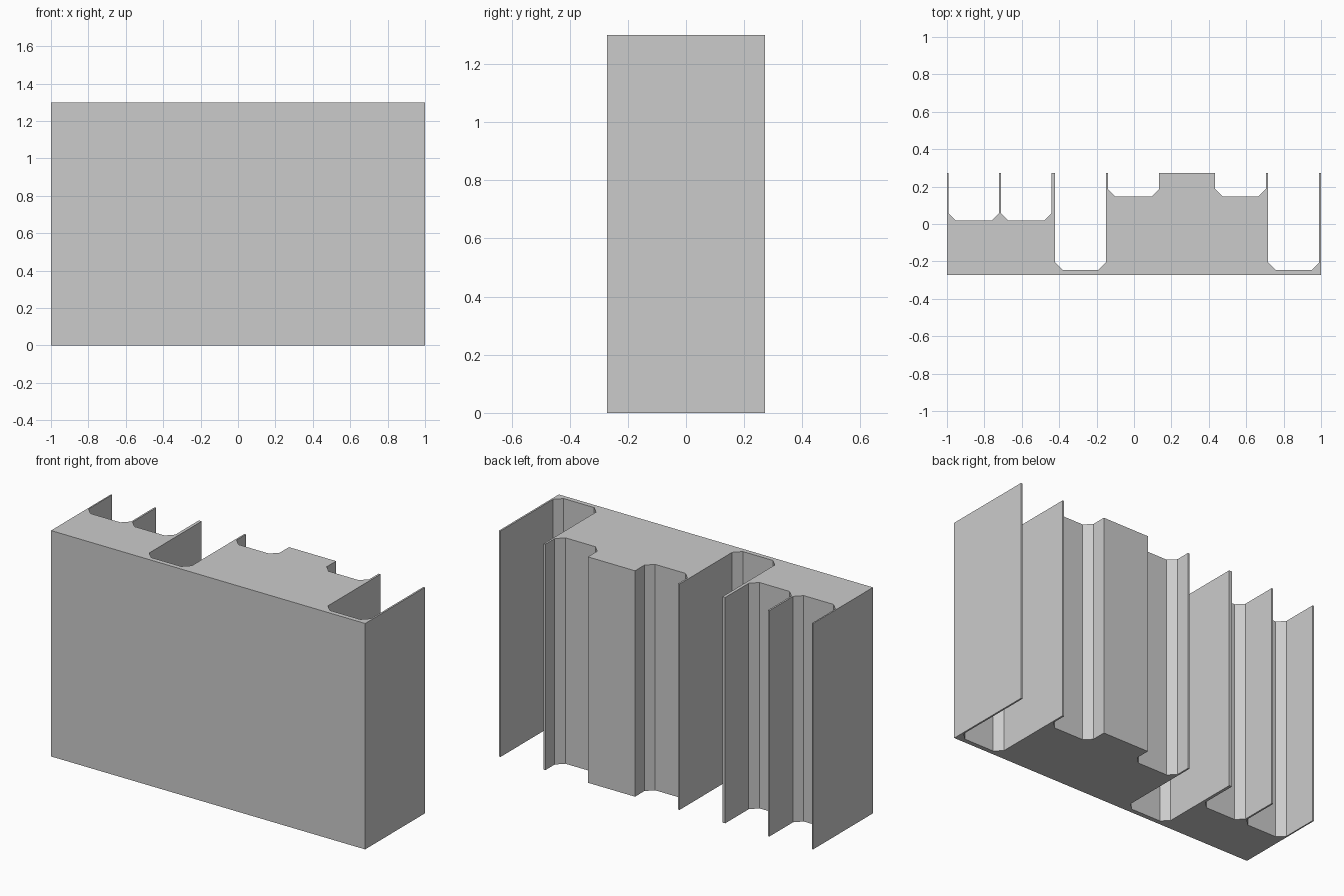
import bpy
import bmesh

cube = bpy.data.objects.get("Cube")
if cube:
    bpy.data.objects.remove(cube)

HEIGHT, BACK, CHAMFER = 1.3, 0.272, 0.04

# Back channels: left edge, right edge, floor depth
channels = [
    (-0.992, -0.722, 0.018),
    (-0.712, -0.44, 0.018),
    (-0.422, -0.15, -0.245),
    (-0.14, 0.134, 0.147),
    (0.434, 0.705, 0.147),
    (0.716, 0.99, -0.245),
]

# Plan outline: flat front, chamfered channels cut into the back
outline = [(1, -BACK), (-1, -BACK), (-1, BACK)]
for x0, x1, floor in channels:
    outline += [
        (x0, BACK), (x0, floor + CHAMFER), (x0 + CHAMFER, floor),
        (x1 - CHAMFER, floor), (x1, floor + CHAMFER), (x1, BACK),
    ]
outline.append((1, BACK))

# Extrude the outline into the block
bm = bmesh.new()
base = bm.faces.new([bm.verts.new((x, y, 0)) for x, y in outline])
raised = bmesh.ops.extrude_face_region(bm, geom=[base], use_keep_orig=True)
top_verts = [g for g in raised["geom"] if isinstance(g, bmesh.types.BMVert)]
bmesh.ops.translate(bm, verts=top_verts, vec=(0, 0, HEIGHT))
bmesh.ops.recalc_face_normals(bm, faces=bm.faces)

mesh = bpy.data.meshes.new("channelled_block")
bm.to_mesh(mesh)
bm.free()
block = bpy.data.objects.new("channelled_block", mesh)
bpy.context.collection.objects.link(block)

# Single grey finish
grey = bpy.data.materials.new("plain_grey")
grey.use_nodes = True
color = (0.6, 0.6, 0.6, 1)
grey.diffuse_color = color
grey.node_tree.nodes["Principled BSDF"].inputs["Base Color"].default_value = color
mesh.materials.append(grey)
